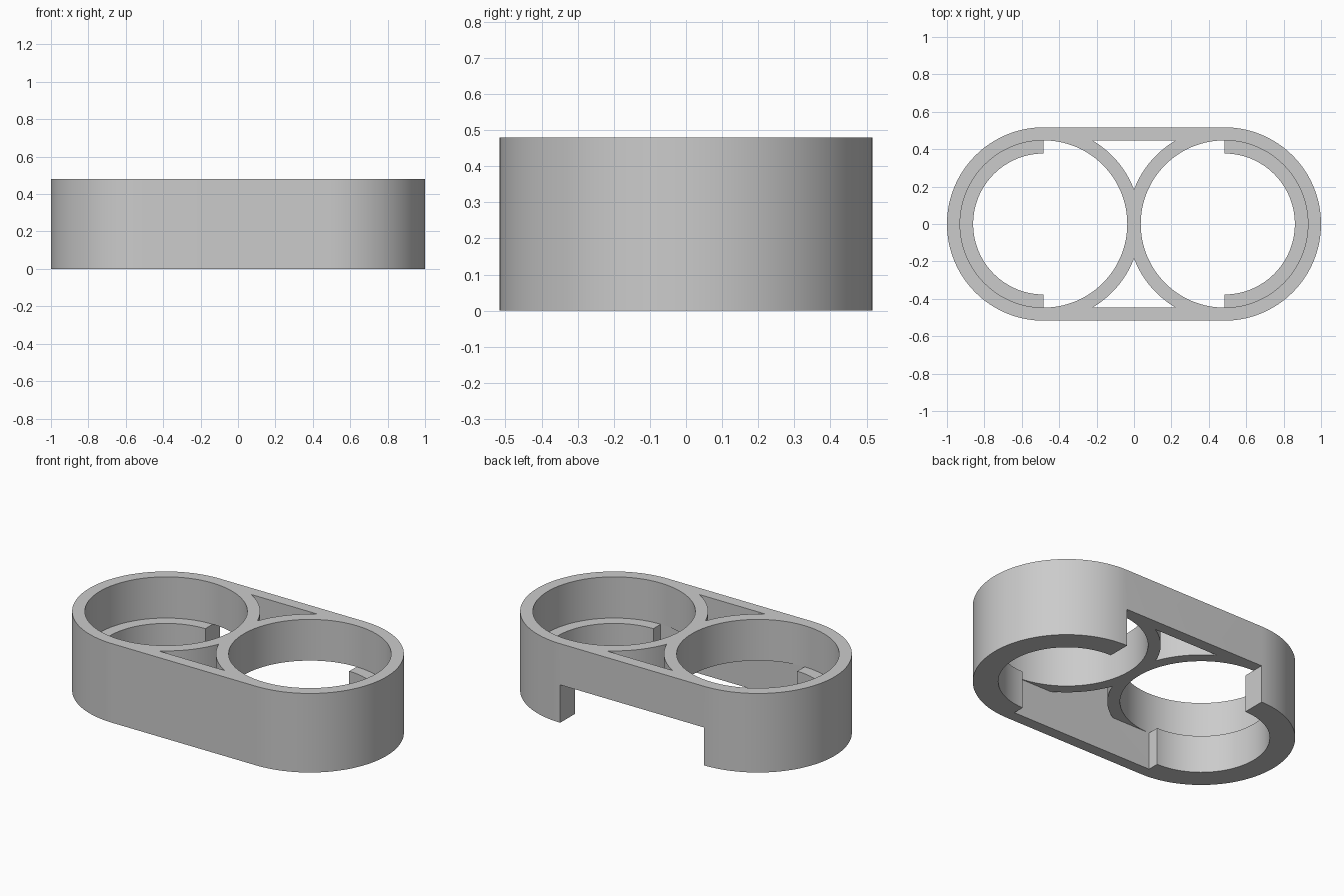
import bpy
import bmesh
from math import acos, asin, cos, pi, sin, sqrt

# Main dimensions
HEIGHT = 0.48
CUT_TOP = 0.23         # height of the ledges and of the open middle
CENTRE = 0.483         # distance of each well from the middle
OUTER = 0.517
WELL = 0.447
LEDGE = 0.377
STEPS = 64             # segments in a half circle

if "Cube" in bpy.data.objects:
    bpy.data.objects.remove(bpy.data.objects["Cube"], do_unlink=True)

grey = bpy.data.materials.new("light_grey")
grey.use_nodes = True
grey.diffuse_color = (0.6, 0.6, 0.6, 1)
grey.node_tree.nodes["Principled BSDF"].inputs["Base Color"].default_value = (0.6, 0.6, 0.6, 1)


def arc(cx, radius, start, end, steps=STEPS):
    return [(cx + radius * cos(start + (end - start) * i / steps),
             radius * sin(start + (end - start) * i / steps)) for i in range(steps + 1)]


def prism(name, outline, bottom, top):
    """Closed prism standing on a flat outline."""
    bm = bmesh.new()
    face = bm.faces.new([bm.verts.new((x, y, bottom)) for x, y in outline])
    grown = bmesh.ops.extrude_face_region(bm, geom=[face])["geom"]
    lifted = [v for v in grown if isinstance(v, bmesh.types.BMVert)]
    bmesh.ops.translate(bm, vec=(0, 0, top - bottom), verts=lifted)
    bmesh.ops.recalc_face_normals(bm, faces=bm.faces)
    mesh = bpy.data.meshes.new(name)
    bm.to_mesh(mesh)
    bm.free()
    mesh.materials.append(grey)
    obj = bpy.data.objects.new(name, mesh)
    bpy.context.collection.objects.link(obj)
    return obj


def carve(target, cutter):
    """Subtract the cutter and remove it."""
    mod = target.modifiers.new("cut", "BOOLEAN")
    mod.operation = "DIFFERENCE"
    mod.solver = "EXACT"
    mod.object = cutter
    cutter.hide_render = True
    bpy.context.view_layer.objects.active = target
    bpy.ops.object.modifier_apply(modifier=mod.name)
    bpy.data.objects.remove(cutter, do_unlink=True)


# Outer body with rounded ends
body = prism("twin_holder_body",
             arc(CENTRE, OUTER, -pi / 2, pi / 2) + arc(-CENTRE, OUTER, pi / 2, 3 * pi / 2),
             0, HEIGHT)

# Lower opening: narrow ends leave the ledges, middle is open through the back wall
lower = arc(CENTRE, LEDGE, -pi / 2, pi / 2)
lower += [(CENTRE, 0.7), (-CENTRE, 0.7)]
lower += arc(-CENTRE, LEDGE, pi / 2, 3 * pi / 2)
lower += [(-CENTRE, -WELL), (CENTRE, -WELL)]
carve(body, prism("lower_cutter", lower, -0.1, CUT_TOP))

# Two round wells above the ledges
for side in (-1, 1):
    circle = arc(side * CENTRE, WELL, 0, 2 * pi, 2 * STEPS)[:-1]
    carve(body, prism("well_cutter", circle, CUT_TOP, HEIGHT + 0.1))

# Curved triangular windows between the rings and the long walls
tip = acos(CENTRE / OUTER)
base = asin(WELL / OUTER)
for side in (-1, 1):
    left = arc(-CENTRE, OUTER, tip, base, 16)
    right = [(-x, y) for x, y in reversed(left)]
    window = [(x, side * y) for x, y in left[1:] + right[:-1]]
    window.append((0, side * sqrt(OUTER ** 2 - CENTRE ** 2)))
    carve(body, prism("window_cutter", window, CUT_TOP - 0.1, HEIGHT + 0.1))

# Smooth curves with crisp edges
bpy.ops.object.select_all(action="DESELECT")
body.select_set(True)
bpy.context.view_layer.objects.active = body
bpy.ops.object.shade_smooth_by_angle(angle=0.5)
